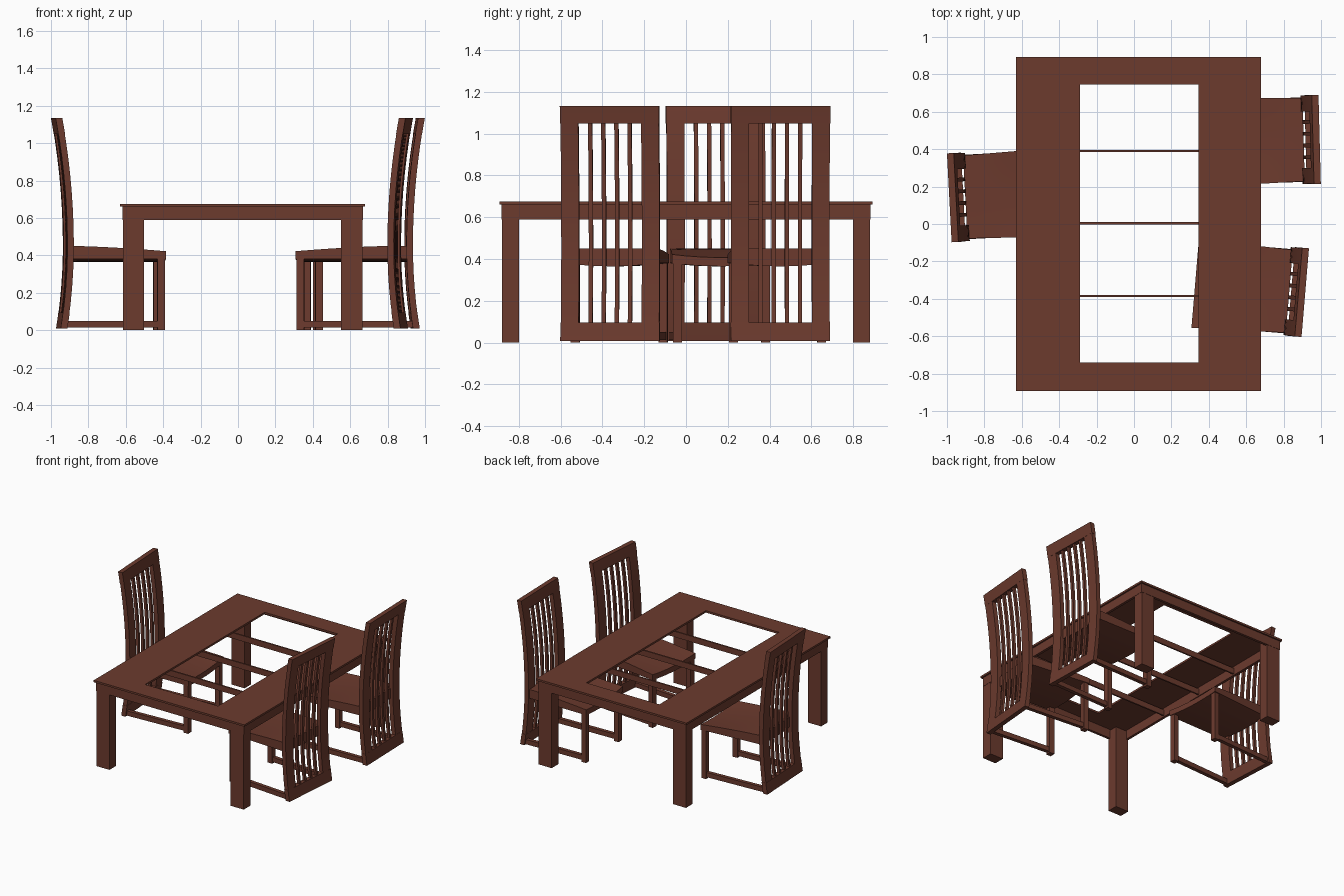
import bpy, bmesh, math
from mathutils import Matrix

if "Cube" in bpy.data.objects:
    bpy.data.objects.remove(bpy.data.objects["Cube"])

wood = bpy.data.materials.new("dark red brown wood")
wood.diffuse_color = (0.15, 0.043, 0.027, 1)
wood.use_nodes = True
wood.node_tree.nodes["Principled BSDF"].inputs["Base Color"].default_value = wood.diffuse_color


def finish(name, verts, faces, mat=None, smooth=False):
    me = bpy.data.meshes.new(name)
    me.from_pydata(verts, [], faces)
    bm = bmesh.new()
    bm.from_mesh(me)
    bmesh.ops.recalc_face_normals(bm, faces=bm.faces)
    bm.to_mesh(me)
    bm.free()
    me.materials.append(wood)
    ob = bpy.data.objects.new(name, me)
    bpy.context.collection.objects.link(ob)
    if mat:
        ob.matrix_world = mat
    if smooth:
        bpy.ops.object.select_all(action='DESELECT')
        ob.select_set(True)
        bpy.context.view_layer.objects.active = ob
        bpy.ops.object.shade_smooth_by_angle(angle=math.radians(30))
    return ob


def box(name, x0, x1, y0, y1, z0, z1, mat=None):
    v = [(x, y, z) for z in (z0, z1) for x, y in ((x0, y0), (x1, y0), (x1, y1), (x0, y1))]
    f = [(0, 1, 2, 3), (4, 5, 6, 7)] + [(i, (i + 1) % 4, (i + 1) % 4 + 4, i + 4) for i in range(4)]
    return finish(name, v, f, mat)


def frame(name, outer, inner, z0, z1):
    """Rectangular ring; outer and inner are (x0, x1, y0, y1)."""
    v = [(x, y, z) for z in (z0, z1) for a, b, c, d in (outer, inner)
         for x, y in ((a, c), (b, c), (b, d), (a, d))]
    f = []
    for i in range(4):
        j = (i + 1) % 4
        f += [(i, j, j + 4, i + 4), (i + 8, j + 8, j + 12, i + 12),
              (i, j, j + 8, i + 8), (i + 4, j + 4, j + 12, i + 12)]
    return finish(name, v, f)


# Table: open top, apron, legs and cross slats
frame("table_top", (-0.63, 0.68, -0.893, 0.893), (-0.29, 0.345, -0.74, 0.745), 0.66, 0.675)
frame("table_apron", (-0.618, 0.668, -0.882, 0.882), (-0.598, 0.648, -0.862, 0.862), 0.59, 0.66)
for x in (-0.616, 0.552):
    for y in (-0.88, 0.798):
        box("table_leg", x, x + 0.114, y, y + 0.082, 0, 0.655)
for y in (-0.385, 0.004, 0.39):
    box("table_cross_slat", -0.6, 0.65, y - 0.006, y + 0.006, 0.6, 0.645)


def bow(z):
    """Outer face of the curved chair back at height z."""
    if z > 0.45:
        return -0.062 + 0.062 * ((z - 0.45) / 0.68) ** 2
    return -0.062 + 0.037 * ((0.45 - z) / 0.45) ** 2


def curved_bar(name, y0, y1, z0, z1, inset, thick, mat, n=12):
    v, f = [], []
    for i in range(n + 1):
        z = z0 + (z1 - z0) * i / n
        b = bow(z) - inset
        v += [(b, y0, z), (b, y1, z), (b - thick, y1, z), (b - thick, y0, z)]
    for i in range(n):
        f += [(4 * i + k, 4 * i + (k + 1) % 4, 4 * i + 4 + (k + 1) % 4, 4 * i + 4 + k) for k in range(4)]
    f += [(0, 1, 2, 3), tuple(4 * n + k for k in range(4))]
    return finish(name, v, f, mat, True)


def seat(mat, n=8):
    """Dished seat, a little wider and lower at the front."""
    v, f = [], []
    m = (n + 1) ** 2
    for top in (1, 0):
        for i in range(n + 1):
            t = i / n
            for j in range(n + 1):
                s = 2 * j / n - 1
                sag = 0.015 * (1 - s * s)
                z = 0.45 - 0.028 * t ** 1.5 - sag * t if top else 0.38 - sag
                v.append((-0.085 - 0.505 * t, s * (0.222 + 0.016 * t), z))
    for i in range(n):
        for j in range(n):
            a = i * (n + 1) + j
            q = (a, a + 1, a + n + 2, a + n + 1)
            f += [q, tuple(k + m for k in q)]
        for a, b in ((i, i + 1), (n * (n + 1) + i, n * (n + 1) + i + 1),
                     (i * (n + 1), (i + 1) * (n + 1)), (i * (n + 1) + n, (i + 1) * (n + 1) + n)):
            f.append((a, b, b + m, a + m))
    finish("chair_seat", v, f, mat, True)


def chair(x, y, angle):
    mat = Matrix.Translation((x, y, 0)) @ Matrix.Rotation(math.radians(angle), 4, 'Z')
    # Back: stiles, slats and rails
    for s in (-1, 1):
        a, b = sorted((s * 0.151, s * 0.236))
        curved_bar("chair_back_stile", a, b, 0.05, 1.1, 0.001, 0.034, mat)
    for k in (-1.5, -0.5, 0.5, 1.5):
        curved_bar("chair_back_slat", k * 0.063 - 0.01, k * 0.063 + 0.01, 0.08, 1.06, 0.008, 0.02, mat)
    curved_bar("chair_top_rail", -0.238, 0.238, 1.048, 1.133, 0, 0.036, mat, 3)
    curved_bar("chair_bottom_rail", -0.238, 0.238, 0.008, 0.095, 0, 0.036, mat, 3)
    seat(mat)
    # Front legs and side stretchers
    for s in (-1, 1):
        a, b = sorted((s * 0.19, s * 0.232))
        box("chair_front_leg", -0.585, -0.545, a, b, 0, 0.385, mat)
        a, b = sorted((s * 0.197, s * 0.226))
        box("chair_side_stretcher", -0.55, -0.05, a, b, 0.013, 0.05, mat)


for place in ((0.992, 0.453, 1.5), (0.915, -0.367, -4.8), (-0.987, 0.14, 183)):
    chair(*place)
